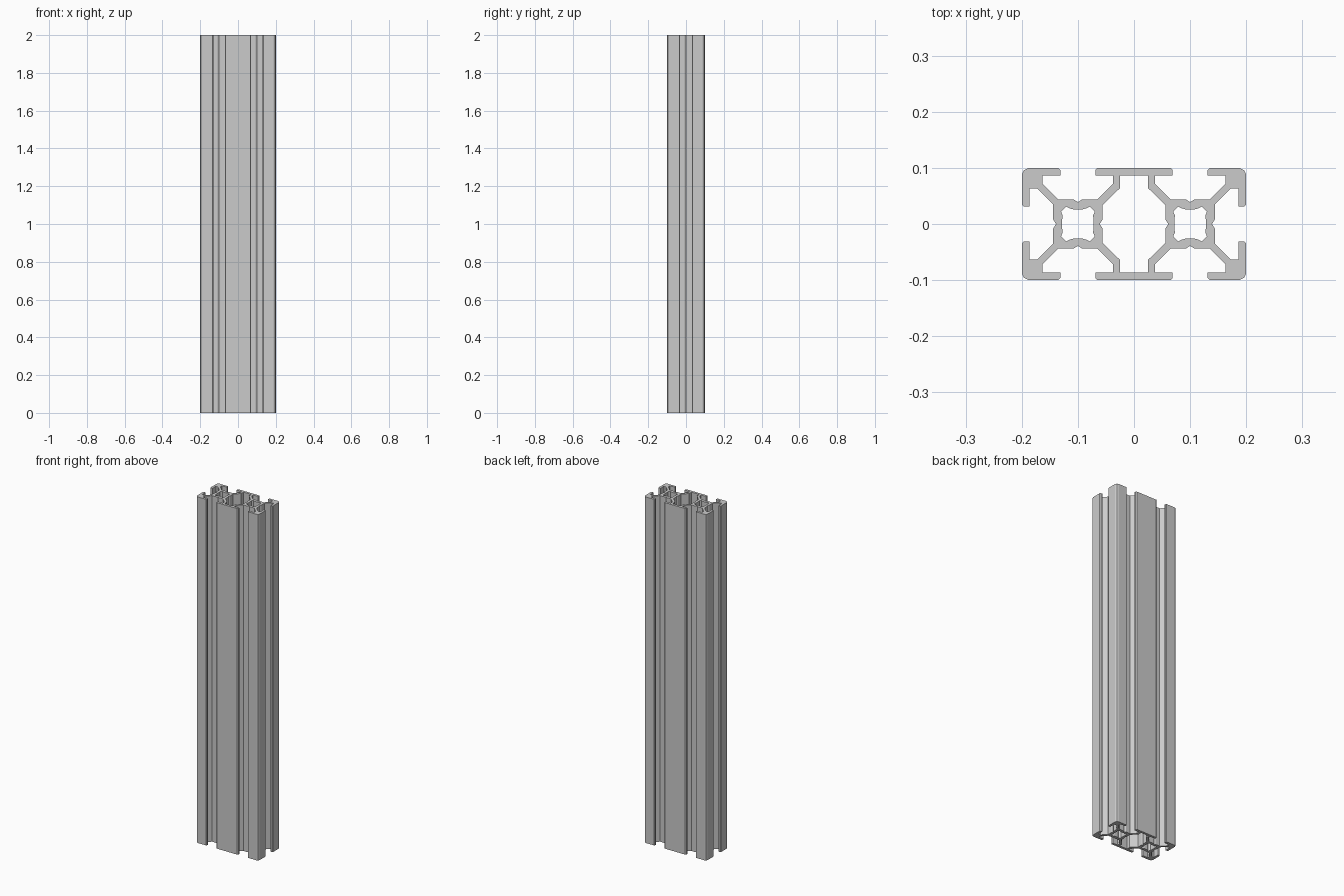
import bpy
import bmesh

cube = bpy.data.objects.get("Cube")
if cube:
    bpy.data.objects.remove(cube)

HEIGHT = 2.0
CELL = 0.1      # distance of each core from the middle
CORE = 0.044    # half width of a core
NOTCH = 0.039   # bottom of the groove in each core face
LIP = 0.086     # underside of the slot lips
GAP = 0.031     # half width of a slot opening
TIP = 0.004     # bevel on lip tips


def mirror_loop(quarter):
    """Close a quarter path, running from x = 0 to y = 0, into a full loop."""
    half = quarter + [(x, -y) for x, y in reversed(quarter) if y > 0]
    return half + [(-x, y) for x, y in reversed(half) if x > 0]


# Slot half: lip tip, lip underside, wall, diagonal arm, core face, groove
slot = [(GAP, CELL - TIP), (GAP, LIP), (0.063, LIP), (0.063, 0.072),
        (0.035, CORE), (0.008, CORE), (0, NOTCH)]
lip_top = (GAP + TIP, CELL)

# Outer skin: centre lip, front slot, outer corner, side slot
centre_slot = [(CELL - x, y) for x, y in [lip_top] + slot]
corner_slot = [(CELL + x, y) for x, y in reversed(slot[:-1])] + [(CELL + lip_top[0], CELL)]
corner = [(0.188, 0.1), (0.196, 0.096), (0.2, 0.088)]
side_slot = [(CELL + y, x) for x, y in [lip_top] + slot]
outer = mirror_loop(centre_slot + corner_slot + corner + side_slot)

# Hollow between the two cores
hollow = mirror_loop([(0.025, LIP), (0.025, 0.064), (CELL - CORE, 0.034),
                      (CELL - CORE, 0.008), (CELL - NOTCH, 0)])

# Bore of each core, with flared corners
bore = mirror_loop([(0, 0.026), (0.008, 0.026), (0.015, 0.028), (0.021, 0.031),
                    (0.030, 0.022), (0.027, 0.015), (0.028, 0.008), (0.028, 0)])
bores = [[(x + side * CELL, y) for x, y in bore] for side in (-1, 1)]

# Fill the section and extrude it upwards
bm = bmesh.new()
edges = []
for loop in [outer, hollow] + bores:
    verts = [bm.verts.new((x, y, 0)) for x, y in loop]
    edges += [bm.edges.new((verts[i - 1], verts[i])) for i in range(len(verts))]
bmesh.ops.triangle_fill(bm, edges=edges, use_beauty=True, normal=(0, 0, 1))
top = bmesh.ops.extrude_face_region(bm, geom=bm.faces[:], use_keep_orig=True)
bmesh.ops.translate(bm, vec=(0, 0, HEIGHT),
                    verts=[g for g in top["geom"] if isinstance(g, bmesh.types.BMVert)])
bmesh.ops.recalc_face_normals(bm, faces=bm.faces)

mesh = bpy.data.meshes.new("slotted_rail")
bm.to_mesh(mesh)
bm.free()
rail = bpy.data.objects.new("slotted_rail", mesh)
bpy.context.collection.objects.link(rail)

# Plain aluminium grey
grey = bpy.data.materials.new("aluminium_grey")
grey.use_nodes = True
colour = (0.6, 0.6, 0.6, 1)
grey.diffuse_color = colour
grey.node_tree.nodes["Principled BSDF"].inputs["Base Color"].default_value = colour
mesh.materials.append(grey)
